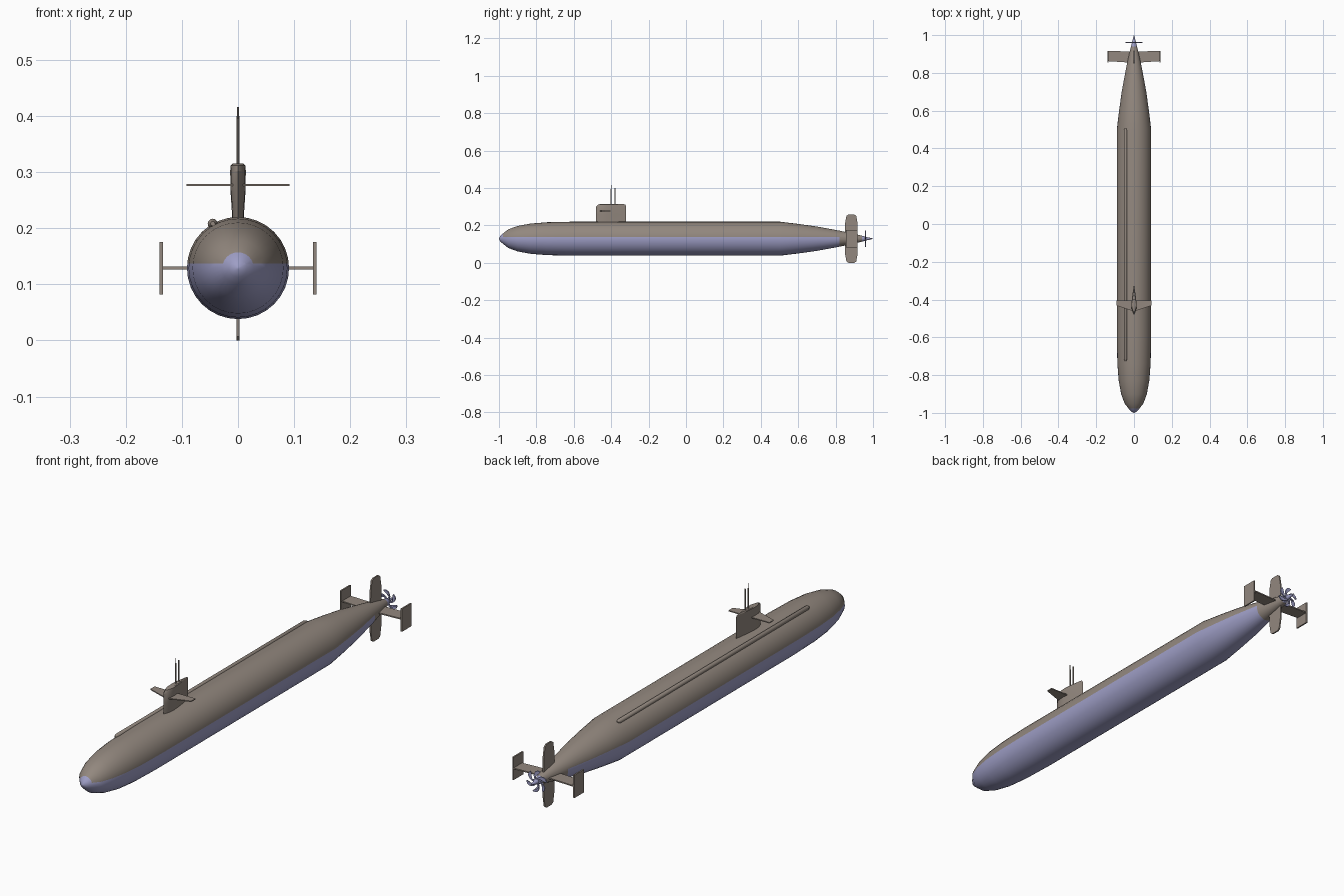
import bpy, bmesh, math
from mathutils import Vector

if "Cube" in bpy.data.objects:
    bpy.data.objects.remove(bpy.data.objects["Cube"])

AXIS = 0.129  # height of the hull centreline


def material(name, rgb):
    m = bpy.data.materials.new(name)
    m.use_nodes = True
    m.diffuse_color = (*rgb, 1)
    m.node_tree.nodes["Principled BSDF"].inputs["Base Color"].default_value = (*rgb, 1)
    return m


TAUPE = material("taupe grey", (0.29, 0.245, 0.21))
LILAC = material("lilac blue", (0.34, 0.34, 0.56))


def finish(bm, name, mats, smooth=30):
    bmesh.ops.recalc_face_normals(bm, faces=bm.faces[:])
    me = bpy.data.meshes.new(name)
    bm.to_mesh(me)
    bm.free()
    ob = bpy.data.objects.new(name, me)
    bpy.context.collection.objects.link(ob)
    for m in mats:
        me.materials.append(m)
    if smooth:
        bpy.ops.object.select_all(action="DESELECT")
        ob.select_set(True)
        bpy.context.view_layer.objects.active = ob
        bpy.ops.object.shade_smooth_by_angle(angle=math.radians(smooth))
    return ob


def loft(bm, rings):
    """Skin a list of equal-length point loops and cap both ends."""
    loops = [[bm.verts.new(p) for p in ring] for ring in rings]
    n = len(loops[0])
    for a, b in zip(loops, loops[1:]):
        for i in range(n):
            j = (i + 1) % n
            bm.faces.new((a[i], a[j], b[j], b[i]))
    bm.faces.new(loops[0])
    bm.faces.new(loops[-1])


def lathe(bm, profile, cx, cz, sides):
    """Rings around a fore-and-aft axis from (y, radius) pairs."""
    turn = [2 * math.pi * i / sides for i in range(sides)]
    loft(bm, [[(cx + r * math.cos(t), y, cz + r * math.sin(t)) for t in turn]
              for y, r in profile])


def plate(name, outline, place, thick, mat):
    """Flat plate: 2D outline, placed by a function of (u, v, offset)."""
    bm = bmesh.new()
    loft(bm, [[place(u, v, s * thick / 2) for u, v in outline] for s in (-1, 1)])
    return finish(bm, name, [mat], 0)


# Hull: turned body, upper and lower paint split along a waterline
bm = bmesh.new()
lathe(bm, [(-1, 0.002), (-0.992, 0.016), (-0.978, 0.028), (-0.95, 0.05),
           (-0.9, 0.068), (-0.83, 0.081), (-0.74, 0.088), (-0.6, 0.091),
           (0.5, 0.091), (0.6, 0.079), (0.7, 0.065), (0.82, 0.043),
           (0.9, 0.026), (0.94, 0.016), (0.97, 0.008), (1, 0.001)],
      0, AXIS, 32)
bmesh.ops.bisect_plane(bm, geom=bm.verts[:] + bm.edges[:] + bm.faces[:],
                       plane_co=(0, 0, 0.137), plane_no=(0, 0, 1))
for f in bm.faces:
    c = f.calc_center_median()
    tip = c.y < -0.978 or c.y > 0.94
    belly = c.z < 0.137 and c.y < 0.82
    f.material_index = 1 if tip or belly else 0
finish(bm, "hull", [TAUPE, LILAC])

# Long tube lying along the right shoulder of the deck
bm = bmesh.new()
lathe(bm, [(-0.725, 0.004), (-0.715, 0.009), (0.495, 0.009), (0.505, 0.004)],
      -0.045, 0.208, 12)
finish(bm, "deck_tube", [TAUPE])


# Sail: teardrop sections, slightly wider at the top with a rounded crown
def sail_section(z, width, front, back):
    half = [(0, 0), (0.07, 0.5), (0.2, 0.9), (0.35, 1), (0.6, 0.7), (0.85, 0.25), (1, 0)]
    side = [(s * width, front + (back - front) * t) for t, s in half]
    loop = side + [(-x, y) for x, y in reversed(side[1:-1])]
    return [(x, y, z) for x, y in loop]


bm = bmesh.new()
loft(bm, [sail_section(0.19, 0.010, -0.48, -0.32),
          sail_section(0.23, 0.011, -0.48, -0.32),
          sail_section(0.26, 0.013, -0.48, -0.32),
          sail_section(0.302, 0.014, -0.48, -0.32),
          sail_section(0.312, 0.013, -0.468, -0.325),
          sail_section(0.315, 0.010, -0.45, -0.34)])
finish(bm, "sail", [TAUPE])

# Masts rising from the sail
for name, y, r, top in (("front_mast", -0.4, 0.003, 0.395),
                        ("front_mast_tip", -0.4, 0.0015, 0.416),
                        ("rear_mast", -0.38, 0.003, 0.4)):
    bm = bmesh.new()
    turn = [math.tau * i / 10 for i in range(10)]
    loft(bm, [[(r * math.cos(t), y + r * math.sin(t), z) for t in turn]
              for z in (0.3, top)])
    finish(bm, name, [TAUPE])

# Paired sail planes, stern planes and end plates
for side, s in (("left", 1), ("right", -1)):
    plate(side + "_sail_plane",
          [(0, -0.462), (0.015, -0.458), (0.092, -0.432), (0.092, -0.405), (0, -0.405)],
          lambda u, v, d: (s * u, v, 0.277 + d), 0.004, TAUPE)
    plate(side + "_stern_plane",
          [(0, 0.853), (0.06, 0.857), (0.138, 0.862), (0.138, 0.917), (0, 0.912)],
          lambda u, v, d: (s * u, v, AXIS + d), 0.005, TAUPE)
    plate(side + "_end_plate",
          [(0.855, 0.082), (0.917, 0.082), (0.917, 0.175), (0.855, 0.175)],
          lambda u, v, d: (s * 0.137 + d, u, v), 0.006, TAUPE)

# Upper and lower rudders with tapered, clipped tips
for name, s in (("upper_rudder", 1), ("lower_rudder", -1)):
    plate(name, [(0.848, 0), (0.85, 0.08), (0.858, 0.122), (0.868, 0.129),
                 (0.9, 0.129), (0.91, 0.122), (0.918, 0.08), (0.918, 0)],
          lambda u, v, d: (d, u, AXIS + s * v), 0.006, TAUPE)

# Propeller: sickle blades swept around the tail cone
BLADES = 6
for k in range(BLADES):
    steps = [i / 6 for i in range(7)]

    def edge(t, w):
        r = 0.006 + 0.038 * math.sin(t * math.pi / 2)
        a = math.tau * k / BLADES + 0.9 * t * t
        out = Vector((math.cos(a), math.sin(a)))
        across = Vector((-out.y, out.x)) * (1 - t) + out * t
        return out * r + across * w * 0.0045 * (1 - 0.6 * t)

    outline = [edge(t, -1) for t in steps] + [edge(t, 1) for t in reversed(steps)]
    plate("propeller_blade_%d" % (k + 1), outline,
          lambda u, v, d: (u, 0.96 + d, AXIS + v), 0.005, LILAC)
